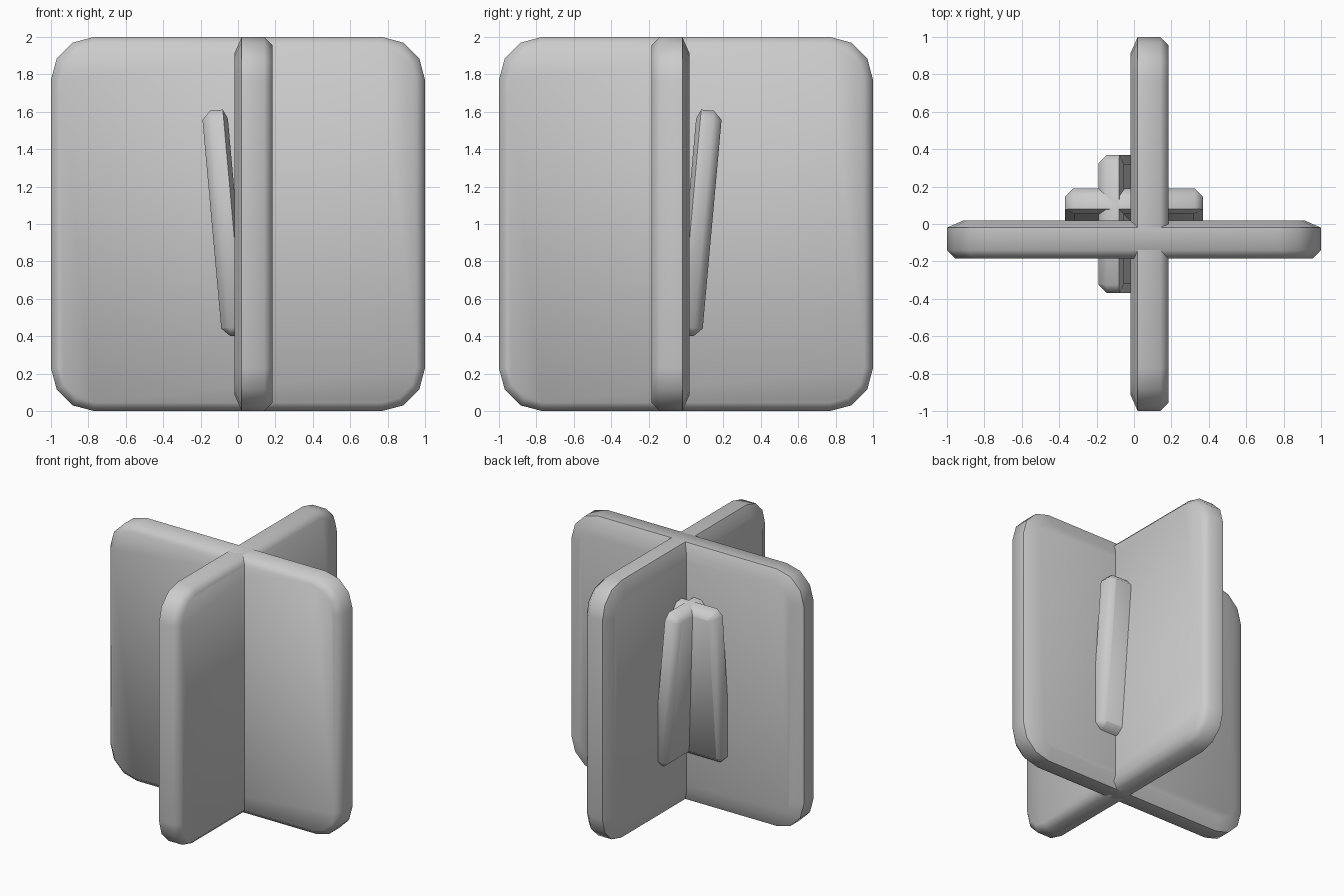
import bpy, bmesh
from math import sin, cos, pi, radians

cube = bpy.data.objects.get("Cube")
if cube:
    bpy.data.objects.remove(cube)

grey = bpy.data.materials.new("plain grey")
grey.use_nodes = True
colour = (0.6, 0.6, 0.6, 1)
grey.diffuse_color = colour
grey.node_tree.nodes["Principled BSDF"].inputs["Base Color"].default_value = colour


def outline(half_w, half_h, radius, steps):
    """Rounded rectangle, counter-clockwise in x and z."""
    pts = []
    for i, (sx, sz) in enumerate(((1, 1), (-1, 1), (-1, -1), (1, -1))):
        for k in range(steps + 1):
            a = (i + k / steps) * pi / 2
            pts.append((sx * (half_w - radius) + radius * cos(a),
                        sz * (half_h - radius) + radius * sin(a)))
    return pts


def board(name, half_w, half_h, radius, steps, layers):
    """Upright board lofted through (depth, inset) layers from front to back."""
    bm = bmesh.new()
    rings = []
    for y, inset in layers:
        r = max(radius - inset, 0.002)
        rings.append([bm.verts.new((x, y, z)) for x, z in
                      outline(half_w - inset, half_h - inset, r, steps)])
    bm.faces.new(rings[0])
    bm.faces.new(rings[-1])
    n = len(rings[0])
    for a, b in zip(rings, rings[1:]):
        for i in range(n):
            j = (i + 1) % n
            bm.faces.new((a[i], a[j], b[j], b[i]))
    bmesh.ops.recalc_face_normals(bm, faces=bm.faces)
    mesh = bpy.data.meshes.new(name)
    bm.to_mesh(mesh)
    bm.free()
    mesh.materials.append(grey)
    obj = bpy.data.objects.new(name, mesh)
    bpy.context.collection.objects.link(obj)
    bpy.ops.object.select_all(action='DESELECT')
    obj.select_set(True)
    bpy.context.view_layer.objects.active = obj
    bpy.ops.object.shade_smooth_by_angle(angle=radians(50))
    return obj


# The same slab and leaning panel, turned a quarter for the second pair
for side, turn in (("cross", 0), ("long", pi / 2)):
    slab = board(side + "_slab", 1, 1, 0.23, 3,
                 [(-0.185, 0.045), (-0.14, 0), (-0.02, 0), (0.02, 0.09)])
    slab.location.z = 1
    slab.rotation_euler.z = turn

    panel = board(side + "_panel", 0.37, 0.605, 0.045, 1,
                  [(-0.068, 0.05), (-0.045, 0), (0.023, 0), (0.068, 0.045)])
    panel.location = (-0.072 * sin(turn), 0.072 * cos(turn), 1.005)
    panel.rotation_euler = (radians(-5.15), 0, turn)
